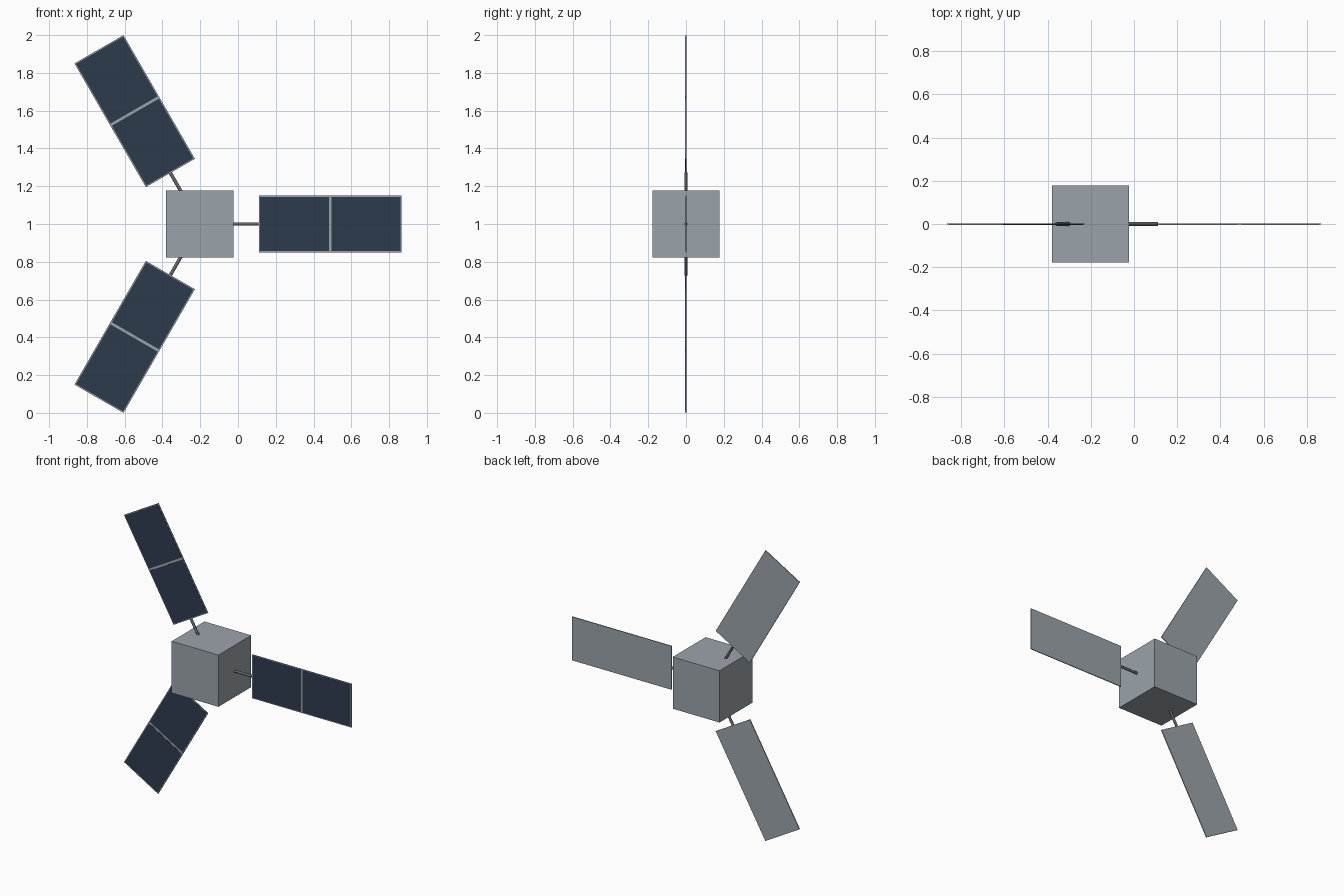
import bpy
from math import radians
from mathutils import Matrix, Vector

if "Cube" in bpy.data.objects:
    bpy.data.objects.remove(bpy.data.objects["Cube"], do_unlink=True)


def material(name, rgb):
    mat = bpy.data.materials.new(name)
    mat.use_nodes = True
    mat.diffuse_color = (*rgb, 1)
    mat.node_tree.nodes["Principled BSDF"].inputs["Base Color"].default_value = (*rgb, 1)
    return mat


grey = material("light_grey_metal", (0.33, 0.37, 0.40))
navy = material("navy_cells", (0.026, 0.044, 0.076))
steel = material("dark_steel", (0.13, 0.14, 0.15))

HUB = Vector((-0.202, 0, 1))
R_IN, R_OUT, WIDTH, BODY = 0.312, 1.068, 0.3, 0.356
THICK, RIM, GAP = 0.006, 0.006, 0.014


def place(obj, name, mat, angle):
    """Turn a part about the hub's front-to-back axis and name it."""
    obj.name = name
    obj.data.materials.append(mat)
    turn = Matrix.Rotation(-angle, 4, 'Y')
    obj.matrix_world = Matrix.Translation(HUB) @ turn @ Matrix.Translation(obj.location) @ obj.rotation_euler.to_matrix().to_4x4()
    return obj


def box(name, centre, size, mat, angle=0):
    bpy.ops.mesh.primitive_cube_add(size=1, location=centre)
    obj = bpy.context.object
    obj.data.transform(Matrix.Diagonal((*size, 1)))
    return place(obj, name, mat, angle)


# Central body
box("body", (0, 0, 0), (BODY, BODY, BODY), grey)

# Three wings spread evenly around the body
length = R_OUT - R_IN
mid = (R_IN + R_OUT) / 2
cell = (length - GAP) / 2 - RIM
for label, degrees in (("left", 0), ("upper", 120), ("lower", 240)):
    angle = radians(degrees)
    # Strut from body to panel
    start = BODY / 2 - 0.02
    bpy.ops.mesh.primitive_cylinder_add(
        vertices=12, radius=0.009, depth=R_IN - start,
        location=((start + R_IN) / 2, 0, 0), rotation=(0, radians(90), 0))
    bpy.ops.object.shade_smooth_by_angle()
    place(bpy.context.object, label + "_strut", steel, angle)
    # Backing panel
    box(label + "_panel", (mid, 0, 0), (length, THICK, WIDTH), grey, angle)
    # Two cell plates on the front
    for part, side in (("inner", -1), ("outer", 1)):
        box(f"{label}_{part}_cells", (mid + side * (cell + GAP) / 2, -THICK / 2, 0),
            (cell, 0.003, WIDTH - 2 * RIM), navy, angle)
